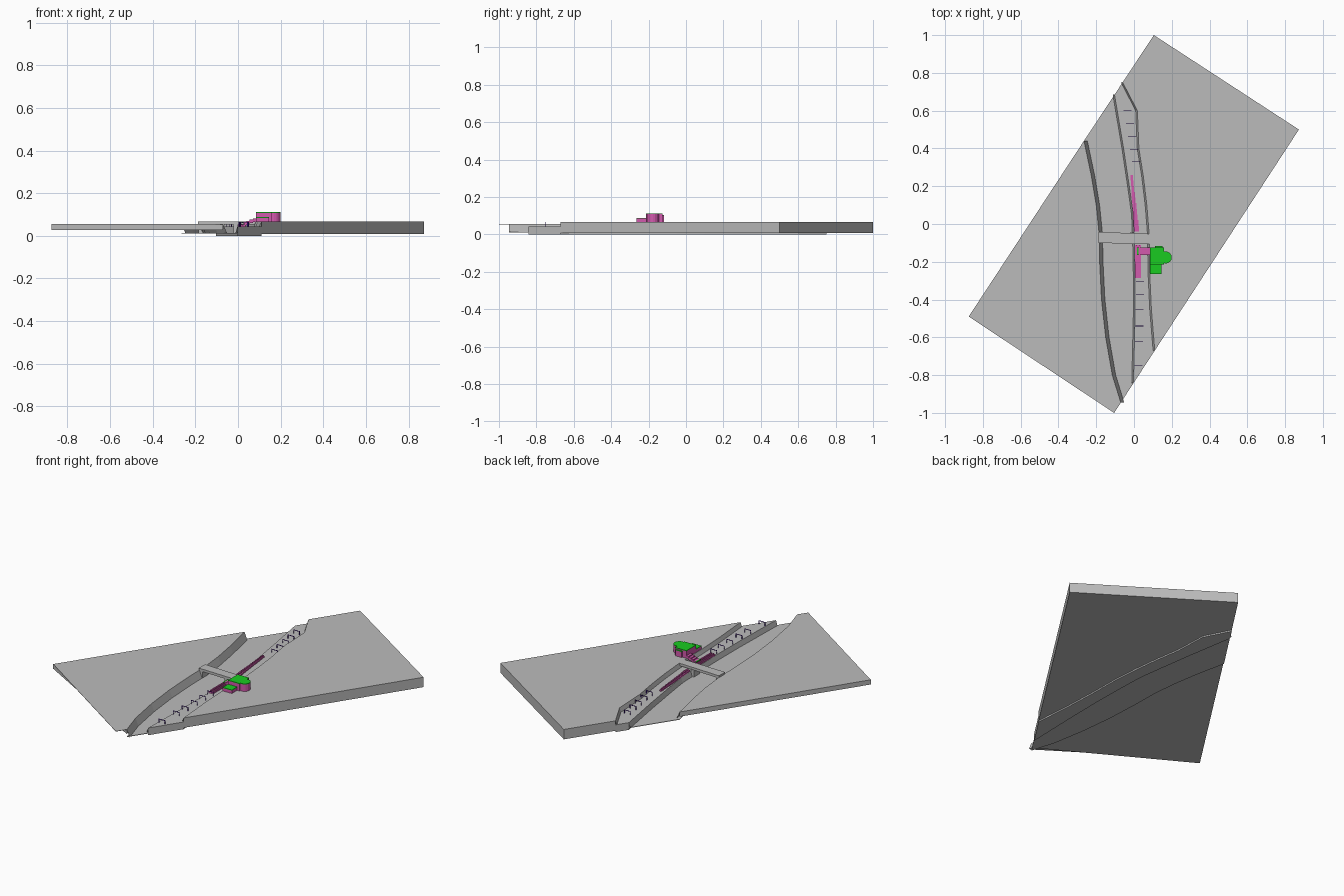
import bpy, bmesh
from mathutils import Vector

old = bpy.data.objects.get("Cube")
if old:
    bpy.data.objects.remove(old, do_unlink=True)


def material(name, rgb):
    m = bpy.data.materials.new(name)
    m.use_nodes = True
    col = (*rgb, 1)
    m.diffuse_color = col
    m.node_tree.nodes["Principled BSDF"].inputs["Base Color"].default_value = col
    return m


GREY = material("ground_grey", (0.5, 0.5, 0.5))
PINK = material("station_pink", (0.65, 0.1, 0.42))
GREEN = material("roof_green", (0.01, 0.6, 0.015))
PURPLE = material("mast_purple", (0.05, 0.005, 0.3))


def finish(name, bm, mat):
    bmesh.ops.recalc_face_normals(bm, faces=bm.faces)
    me = bpy.data.meshes.new(name)
    bm.to_mesh(me)
    bm.free()
    me.materials.append(mat)
    ob = bpy.data.objects.new(name, me)
    bpy.context.collection.objects.link(ob)
    return ob


def prism(name, outline, z0, z1, mat=GREY):
    """Closed slab with a flat outline."""
    bm = bmesh.new()
    lo = [bm.verts.new((x, y, z0)) for x, y in outline]
    hi = [bm.verts.new((x, y, z1)) for x, y in outline]
    bm.faces.new(lo)
    bm.faces.new(hi)
    for i in range(len(lo)):
        j = (i + 1) % len(lo)
        bm.faces.new((lo[i], lo[j], hi[j], hi[i]))
    return finish(name, bm, mat)


def ribbon(name, a, za, b, zb):
    """Sloped bank between two curves."""
    bm = bmesh.new()
    va = [bm.verts.new((x, y, za)) for x, y in a]
    vb = [bm.verts.new((x, y, zb)) for x, y in b]
    for i in range(len(a) - 1):
        bm.faces.new((va[i], vb[i], vb[i + 1], va[i + 1]))
    return finish(name, bm, GREY)


def add_box(bm, x0, x1, y0, y1, z0, z1):
    vs = bmesh.ops.create_cube(bm, size=1)["verts"]
    size = Vector((x1 - x0, y1 - y0, z1 - z0))
    mid = Vector((x0 + x1, y0 + y1, z0 + z1)) / 2
    for v in vs:
        v.co = v.co * size + mid


def boxes(name, items, mat):
    bm = bmesh.new()
    for it in items:
        add_box(bm, *it)
    return finish(name, bm, mat)


def shift(curve, dx):
    return [(x + dx, y) for x, y in curve]


def x_at(curve, y):
    for (xa, ya), (xb, yb) in zip(curve, curve[1:]):
        if yb <= y <= ya:
            return xa + (xb - xa) * (y - ya) / (yb - ya)
    return curve[-1][0]


# Site corners and the three long bank lines, from back to front
BACK, RIGHT, FRONT, LEFT = (0.105, 1), (0.873, 0.5), (-0.105, -1), (-0.875, -0.49)
river_west = [(-0.265, 0.44), (-0.225, 0.25), (-0.2, 0.1), (-0.185, -0.05), (-0.182, -0.2),
              (-0.172, -0.4), (-0.15, -0.6), (-0.115, -0.8), (-0.07, -0.946)]
rail_west = [(-0.103, 0.685), (-0.055, 0.4), (-0.025, 0.2), (-0.004, 0.05), (0.002, -0.1),
             (0.006, -0.3), (0.005, -0.5), (-0.003, -0.843)]
rail_east = [(-0.06, 0.75), (0.018, 0.6), (0.026, 0.4), (0.05, 0.25), (0.068, 0.1),
             (0.08, -0.05), (0.083, -0.25), (0.092, -0.45), (0.11, -0.67)]
WATER, BED, WEST, EAST = 0.013, 0.043, 0.056, 0.067

# Ground
prism("west_ground", [LEFT] + river_west[::-1], 0.028, WEST)
prism("front_corner_sheet", [LEFT, FRONT, river_west[-1]], WEST - 0.002, WEST)
prism("river_bed", river_west + rail_west[::-1], WATER - 0.003, WATER)
prism("rail_bed", rail_west + rail_east[::-1], 0.002, BED)
prism("east_ground", [BACK] + rail_east + [RIGHT], 0.008, EAST)
prism("rail_bed_base", rail_west[:1] + rail_east + rail_west[:0:-1], 0, 0.008)

# Sloped banks
ribbon("river_west_bank", river_west, WEST, shift(river_west, 0.018), WATER)
ribbon("river_east_bank", rail_west, BED, shift(rail_west, -0.009), WATER)
ribbon("rail_east_bank", rail_east, EAST, shift(rail_east, -0.009), BED)

# Road bridge over river and railway
deck = [(-0.188, -0.042), (0.083, -0.052), (0.083, -0.105), (0, -0.105), (-0.188, -0.1)]
prism("bridge_deck", deck, 0.052, EAST)
boxes("bridge_piers", [(-0.185, -0.165, -0.1, -0.045, WATER, 0.055),
                       (-0.02, 0, -0.1, -0.045, WATER, 0.055)], GREY)

# Platforms on both sides of the bridge, made of stepped segments
plat = []
for i in range(10):
    y = 0.26 - i * 0.03
    x = -0.012 + i * 0.0028
    w = 0.006 + i * 0.0008
    plat.append((x - w, x + w, y - 0.03, y, BED, BED + 0.007))
    plat.append((x - w * 0.4, x + w * 0.4, y - 0.026, y - 0.004, BED, BED + 0.014))
plat.append((0.006, 0.036, -0.285, -0.11, BED, BED + 0.007))
for x in (0.01, 0.026):
    plat.append((x, x + 0.007, -0.28, -0.11, BED, BED + 0.014))
boxes("platforms", plat, PINK)

# Stairs climbing to the station
boxes("station_stairs", [(0.025 + i * 0.015, 0.04 + i * 0.015, -0.165, -0.125,
                          0.048 + i * 0.006, 0.064 + i * 0.006) for i in range(6)], PINK)

# Station halls with thin flat roofs
halls = [(0.085, 0.16, -0.215, -0.125, 0.108), (0.085, 0.145, -0.265, -0.21, 0.084),
         (0.11, 0.15, -0.135, -0.117, 0.1)]
boxes("station_halls", [(a, b, c, d, 0.06, h) for a, b, c, d, h in halls], PINK)
boxes("station_roofs", [(a, b, c, d, h, h + 0.004) for a, b, c, d, h in halls]
      + [(0.017, 0.033, -0.165, -0.125, 0.06, 0.064)], GREEN)


def drum(name, z0, z1, mat):
    bm = bmesh.new()
    bmesh.ops.create_cone(bm, cap_ends=True, segments=16, radius1=0.032,
                          radius2=0.032, depth=z1 - z0)
    bmesh.ops.translate(bm, verts=bm.verts, vec=(0.168, -0.177, (z0 + z1) / 2))
    return finish(name, bm, mat)


drum("station_rotunda", 0.06, 0.108, PINK)
drum("rotunda_roof", 0.108, 0.112, GREEN)

# Overhead line masts with cross arms along the track
masts = []
for y in (0.6, 0.53, 0.465, 0.395, 0.33, -0.305, -0.375, -0.455, -0.54, -0.62, -0.75):
    x = x_at(rail_west, y) + 0.004
    if y > 0.3:
        x += 0.03
    masts.append((x, x + 0.003, y - 0.0015, y + 0.0015, BED, 0.065))
    masts.append((x, x + 0.042, y - 0.0015, y + 0.0015, 0.062, 0.065))
    masts.append((x + 0.039, x + 0.042, y - 0.0015, y + 0.0015, BED, 0.065))
boxes("line_masts", masts, PURPLE)
